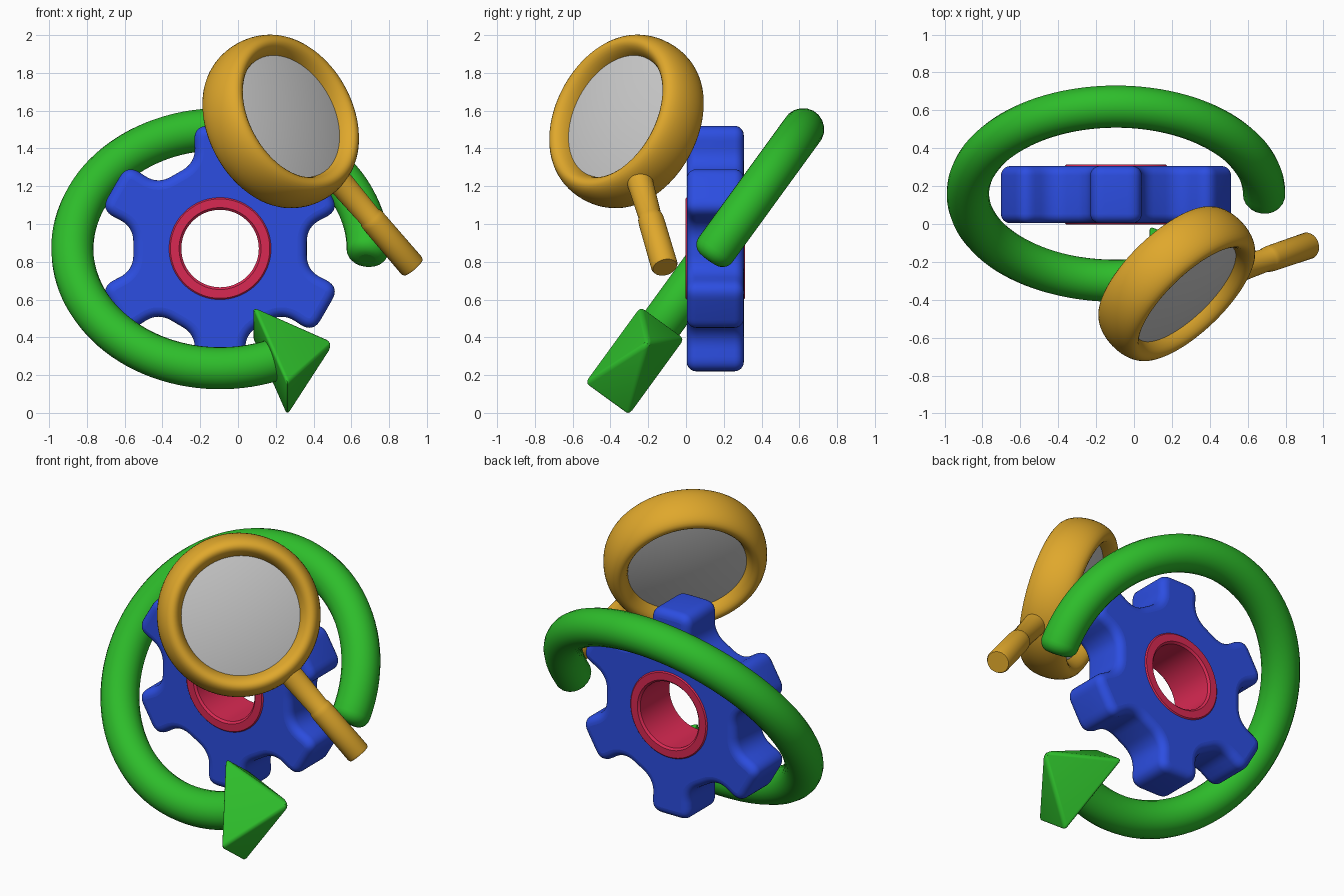
import bpy, bmesh, math
from math import sin, cos, pi, radians
from mathutils import Vector, Matrix

if "Cube" in bpy.data.objects:
    bpy.data.objects.remove(bpy.data.objects["Cube"])


def material(name, rgb):
    m = bpy.data.materials.new(name)
    m.diffuse_color = (*rgb, 1)
    m.use_nodes = True
    m.node_tree.nodes["Principled BSDF"].inputs["Base Color"].default_value = m.diffuse_color
    return m


GREEN = material("green", (0.027, 0.51, 0.024))
BLUE = material("blue", (0.025, 0.075, 0.75))
GOLD = material("gold", (0.74, 0.39, 0.025))
RED = material("red", (0.69, 0.022, 0.085))


def finish(ob, mat, angle=35):
    bpy.ops.object.select_all(action='DESELECT')
    ob.select_set(True)
    bpy.context.view_layer.objects.active = ob
    if ob.type == 'CURVE':
        bpy.ops.object.convert(target='MESH')
        ob = bpy.context.object
    if mat:
        ob.data.materials.append(mat)
    bpy.ops.object.shade_smooth_by_angle(angle=radians(angle))
    return ob


def add(name, data):
    ob = bpy.data.objects.new(name, data)
    bpy.context.collection.objects.link(ob)
    return ob


def from_bmesh(name, bm):
    bmesh.ops.remove_doubles(bm, verts=bm.verts, dist=1e-5)
    bmesh.ops.recalc_face_normals(bm, faces=bm.faces)
    me = bpy.data.meshes.new(name)
    bm.to_mesh(me)
    bm.free()
    return add(name, me)


def lathe(name, profile, centre, axis, mat, closed=False, steps=96):
    """Revolve (radius, height) points about an axis."""
    bm = bmesh.new()
    rows = [[bm.verts.new((r * cos(2 * pi * i / steps), r * sin(2 * pi * i / steps), h))
             for r, h in profile] for i in range(steps)]
    n = len(profile)
    for i in range(steps):
        a, b = rows[i], rows[(i + 1) % steps]
        for j in range(n if closed else n - 1):
            k = (j + 1) % n
            bm.faces.new((a[j], b[j], b[k], a[k]))
    ob = from_bmesh(name, bm)
    ob.matrix_world = Matrix.Translation(centre) @ Vector(axis).to_track_quat('Z', 'Y').to_matrix().to_4x4()
    return finish(ob, mat)


def spline(curve, pts, cyclic, radii=None):
    s = curve.splines.new('POLY')
    s.points.add(len(pts) - 1)
    for i, p in enumerate(pts):
        s.points[i].co = (p[0], p[1], p[2] if len(p) > 2 else 0, 1)
        s.points[i].radius = radii[i] if radii else 1
    s.use_cyclic_u = cyclic


HUB = Vector((-0.095, 0.155, 0.87))

# gear: rounded six-tooth outline with a round hole
corners = []
for k in range(6):
    rot = Matrix.Rotation(k * pi / 3 + pi / 6, 2)
    for x, y, d in ((0.455, -0.13, 0.08), (0.65, -0.14, 0.08), (0.65, 0.14, 0.08), (0.455, 0.13, 0.08)):
        corners.append((rot @ Vector((x, y)), d))
outline = []
for i, (p, d) in enumerate(corners):
    a = p + (corners[i - 1][0] - p).normalized() * d
    b = p + (corners[(i + 1) % len(corners)][0] - p).normalized() * d
    for j in range(9):
        t = j / 8
        outline.append(a * (1 - t) ** 2 + p * 2 * t * (1 - t) + b * t * t)
bev = 0.05
cu = bpy.data.curves.new("gear", 'CURVE')
cu.dimensions, cu.fill_mode = '2D', 'BOTH'
cu.extrude, cu.bevel_depth, cu.bevel_resolution, cu.offset = 0.151 - bev, bev, 5, -bev
spline(cu, outline, True)
spline(cu, [(0.21 * cos(-2 * pi * i / 96), 0.21 * sin(-2 * pi * i / 96)) for i in range(96)], True)
gear = add("gear", cu)
gear.location = HUB
gear.rotation_euler = (pi / 2, 0, 0)
finish(gear, BLUE)

# hub sleeve
hw, e = 0.158, 0.012
lathe("hub_sleeve", [(0.205, -hw + e), (0.205 + e, -hw), (0.275 - e, -hw), (0.275, -hw + e),
                     (0.275, hw - e), (0.275 - e, hw), (0.205 + e, hw), (0.205, hw - e)],
      HUB, (0, -1, 0), RED, closed=True)

# arrow: tilted circular tube with a rounded tail
C, R = Vector((-0.095, 0.16, 0.869)), 0.782
U, V, N = Vector((1, 0, 0)), Vector((0, 0.588, 0.809)), Vector((0, -0.809, 0.588))


def on_ring(t):
    return C + R * (cos(t) * U + sin(t) * V)


t0, t1 = radians(-5.2), radians(291)
ts, radii = [], []
for i in range(7):
    a = i / 6 * pi / 2
    ts.append(t0 + 0.065 / R * (1 - cos(a)))
    radii.append(1 - 0.6 * (1 - sin(a)))
ts += [ts[-1] + (t1 - ts[-1]) * i / 90 for i in range(1, 91)]
radii += [1] * 90
cu = bpy.data.curves.new("arrow_shaft", 'CURVE')
cu.dimensions = '3D'
cu.bevel_depth, cu.bevel_resolution, cu.use_fill_caps = 0.112, 8, True
spline(cu, [on_ring(t) for t in ts], False, radii)
finish(add("arrow_shaft", cu), GREEN, 50)

# arrow head: four-sided pyramid along the tangent
t = radians(289.7)
out, tan, base = cos(t) * U + sin(t) * V, -sin(t) * U + cos(t) * V, on_ring(t)
bm = bmesh.new()
q = [bm.verts.new(base + out * sx * 0.272 + N * sy * 0.15) for sx, sy in ((1, 1), (1, -1), (-1, -1), (-1, 1))]
tip = bm.verts.new(base + tan * 0.37)
bm.faces.new(q)
for i in range(4):
    bm.faces.new((q[i], q[(i + 1) % 4], tip))
bmesh.ops.bevel(bm, geom=bm.edges[:], offset=0.022, segments=4, profile=0.5, affect='EDGES')
finish(from_bmesh("arrow_head", bm), GREEN)

# magnifier: deep elliptical rim, convex lens, stepped handle
M = Vector((0.226, -0.315, 1.543))
axis = Vector((0.648, -0.67, 0.36)).normalized()
lathe("magnifier_rim", [(0.404 + 0.069 * cos(2 * pi * i / 32), 0.144 * sin(2 * pi * i / 32)) for i in range(32)],
      M, axis, GOLD, closed=True)
dome = [(0.365 * i / 10, 0.072 + 0.035 * (1 - (i / 10) ** 2)) for i in range(11)]
lathe("lens", dome + [(r, -h) for r, h in reversed(dome)], M, axis, None)

d = Vector((0.715, 0.185, -0.76))
d = (d - axis * d.dot(axis)).normalized()
lathe("handle", [(0, 0.40), (0.068, 0.40), (0.068, 0.47), (0.061, 0.70), (0.067, 0.712),
                 (0.069, 0.74), (0.071, 1.05), (0.065, 1.062), (0, 1.062)], M + axis * 0.04, d, GOLD, steps=48)
